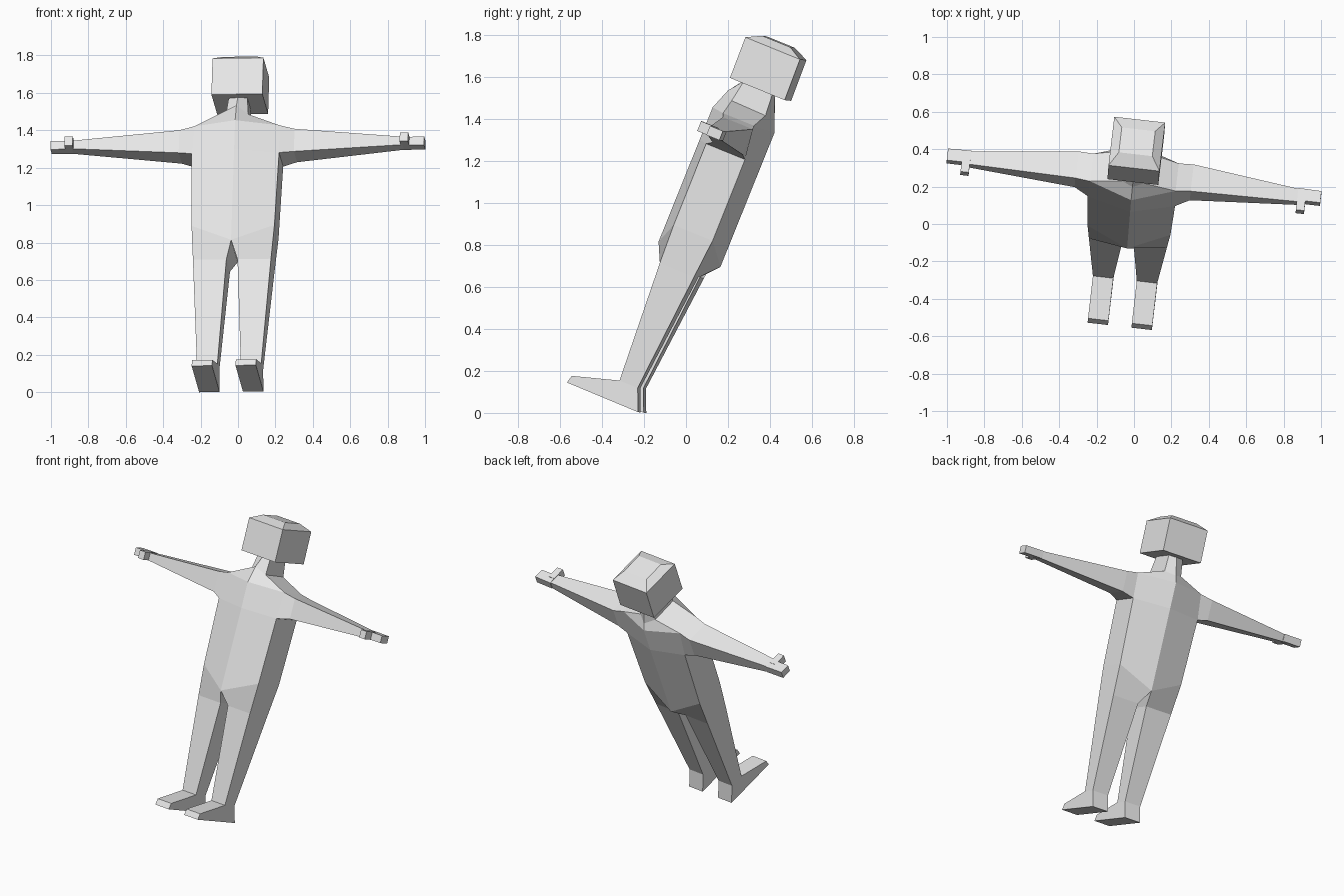
import bpy
import bmesh
from math import radians
from mathutils import Matrix, Vector

default_cube = bpy.data.objects.get("Cube")
if default_cube:
    bpy.data.objects.remove(default_cube, do_unlink=True)

# One plain grey for the whole figure
grey = bpy.data.materials.new("light_grey")
grey.use_nodes = True
colour = (0.8, 0.8, 0.8, 1)
grey.diffuse_color = colour
shader = next(n for n in grey.node_tree.nodes if n.type == 'BSDF_PRINCIPLED')
shader.inputs["Base Color"].default_value = colour

# The upright figure leans back and is turned a little to its right
POSE = (Matrix.Translation((-0.012, 0, -0.01))
        @ Matrix.Rotation(radians(-6.5), 4, 'Z')
        @ Matrix.Rotation(radians(-0.7), 4, 'Y')
        @ Matrix.Rotation(radians(-22), 4, 'X'))


def loft(name, rings, cap_start=True, cap_end=True, side=1):
    """Skin a list of point rings into one flat-shaded part."""
    bm = bmesh.new()
    loops = [[bm.verts.new(Vector((x * side, y, z))) for x, y, z in ring]
             for ring in rings]
    count = len(loops[0])
    for a, b in zip(loops, loops[1:]):
        for i in range(count):
            j = (i + 1) % count
            bm.faces.new((a[i], a[j], b[j], b[i]))
    if cap_start:
        bm.faces.new(loops[0][::-1])
    if cap_end:
        bm.faces.new(loops[-1])
    bmesh.ops.recalc_face_normals(bm, faces=bm.faces)
    # Open tubes can be oriented inward, so check against the part centre
    centre = sum((v.co for v in bm.verts), Vector()) / len(bm.verts)
    outward = sum((f.calc_center_median() - centre).dot(f.normal) * f.calc_area()
                  for f in bm.faces)
    if outward < 0:
        bmesh.ops.reverse_faces(bm, faces=bm.faces)
    bmesh.ops.transform(bm, matrix=POSE, verts=bm.verts)
    mesh = bpy.data.meshes.new(name)
    bm.to_mesh(mesh)
    bm.free()
    mesh.materials.append(grey)
    part = bpy.data.objects.new(name, mesh)
    bpy.context.collection.objects.link(part)
    return part


def hexagon(half_width, front, side_front, side_back, back):
    """Symmetric six-point ring; each argument is a (y, z) pair."""
    w = half_width
    return [(0, *front), (w, *side_front), (w, *side_back),
            (0, *back), (-w, *side_back), (-w, *side_front)]


def box_ring_z(x0, x1, y0, y1, z):
    return [(x0, y0, z), (x1, y0, z), (x1, y1, z), (x0, y1, z)]


def box_ring_x(x, y0, y1, z0, z1):
    return [(x, y0, z0), (x, y1, z0), (x, y1, z1), (x, y0, z1)]


# Torso with a crease down the chest and the spine, rising into the neck
chest_y, spine_y = -0.432, -0.112
front_y, back_y = -0.37, -0.169
crotch_z, waist_z, armpit_z, collar_z = 0.715, 0.823, 1.24, 1.405
torso_rings = [
    hexagon(0.223, (chest_y, crotch_z), (front_y, waist_z),
            (back_y, waist_z), (spine_y, crotch_z)),
    hexagon(0.235, (chest_y, armpit_z), (front_y, armpit_z),
            (back_y, armpit_z), (spine_y, armpit_z)),
    hexagon(0.23, (chest_y, collar_z), (-0.35, collar_z),
            (-0.19, collar_z), (spine_y, collar_z)),
    hexagon(0.06, (-0.395, 1.505), (-0.353, 1.47),
            (-0.176, 1.465), (-0.13, 1.45)),
    hexagon(0.05, (-0.345, 1.575), (-0.335, 1.575),
            (-0.185, 1.575), (-0.18, 1.575)),
]
loft("torso_and_neck", torso_rings, cap_start=False)

# Box head with a raised, bevelled crown
loft("head", [
    box_ring_z(-0.137, 0.137, -0.393, -0.11, 1.57),
    box_ring_z(-0.137, 0.137, -0.397, -0.115, 1.777),
    box_ring_z(-0.09, 0.09, -0.33, -0.185, 1.812),
])

for label, side in (("left", 1), ("right", -1)):
    # Leg tapering from the pelvis to the ankle
    loft(label + "_leg", [
        [(0, chest_y, crotch_z), (0.223, front_y, waist_z),
         (0.223, back_y, waist_z), (0, spine_y, crotch_z)],
        box_ring_z(0.03, 0.21, -0.365, -0.188, 0.63),
        box_ring_z(0.063, 0.173, -0.338, -0.244, 0.038),
    ], cap_start=False, cap_end=False, side=side)

    # Wedge foot
    foot_profile = [(-0.568, -0.065), (-0.558, -0.027), (-0.338, 0.038),
                    (-0.244, 0.038), (-0.199, -0.068)]
    loft(label + "_foot", [[(x, y, z) for y, z in foot_profile]
                           for x in (0.063, 0.173)], side=side)

    # Arm tapering from the shoulder to the hand
    loft(label + "_arm", [
        [(0.235, front_y, armpit_z), (0.235, back_y, armpit_z),
         (0.23, -0.19, collar_z), (0.23, -0.35, collar_z)],
        box_ring_x(0.31, -0.335, -0.18, 1.26, 1.39),
        box_ring_x(0.89, -0.308, -0.235, 1.302, 1.348),
    ], cap_start=False, side=side)

    # Mitten hand and thumb
    loft(label + "_hand", [
        box_ring_x(0.88, -0.3, -0.23, 1.303, 1.35),
        box_ring_x(1.005, -0.3, -0.233, 1.303, 1.35),
    ], side=side)
    loft(label + "_thumb", [
        box_ring_x(0.88, -0.357, -0.27, 1.302, 1.352),
        box_ring_x(0.925, -0.357, -0.27, 1.302, 1.352),
    ], side=side)
